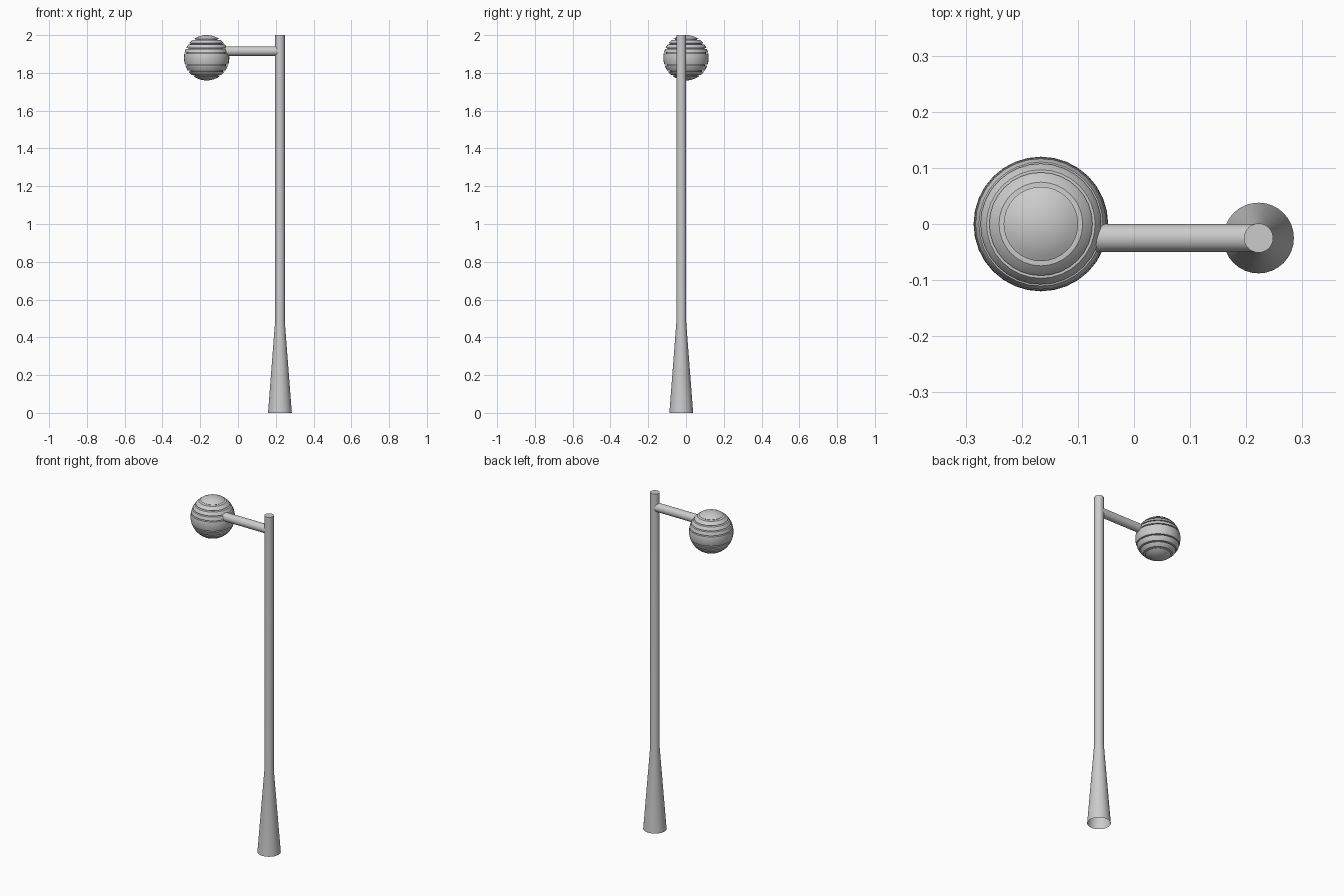
import bpy, bmesh, math
from mathutils import Matrix

if "Cube" in bpy.data.objects:
    bpy.data.objects.remove(bpy.data.objects["Cube"])


def lathe(name, profile, sides, matrix, angle=35):
    """Revolve (radius, height) points around local z; radius 0 closes an end."""
    bm = bmesh.new()
    rings = []
    for r, z in profile:
        if r == 0:
            rings.append([bm.verts.new((0, 0, z))])
        else:
            rings.append([bm.verts.new((r * math.cos(math.tau * i / sides),
                                        r * math.sin(math.tau * i / sides), z))
                          for i in range(sides)])
    for a, b in zip(rings, rings[1:]):
        for i in range(sides):
            j = (i + 1) % sides
            if len(a) == 1:
                bm.faces.new((a[0], b[j], b[i]))
            elif len(b) == 1:
                bm.faces.new((a[i], a[j], b[0]))
            else:
                bm.faces.new((a[i], a[j], b[j], b[i]))
    mesh = bpy.data.meshes.new(name)
    bm.to_mesh(mesh)
    bm.free()
    obj = bpy.data.objects.new(name, mesh)
    bpy.context.collection.objects.link(obj)
    obj.matrix_world = matrix
    bpy.ops.object.select_all(action='DESELECT')
    obj.select_set(True)
    bpy.context.view_layer.objects.active = obj
    bpy.ops.object.shade_smooth_by_angle(angle=math.radians(angle))
    return obj


# Post with flared foot, open underneath
lathe("post", [(0.063, 0), (0.026, 0.48), (0.026, 2.0), (0, 2.0)], 32,
      Matrix.Translation((0.222, -0.025, 0)))

# Horizontal arm reaching into the globe
lathe("arm", [(0, 0), (0.025, 0), (0.025, 0.31), (0, 0.31)], 32,
      Matrix.Translation((-0.09, -0.025, 1.915)) @ Matrix.Rotation(math.pi / 2, 4, 'Y'))

# Ribbed globe: sphere bands separated by shallow grooves
R = 0.12
groove_heights = [-0.095, -0.07, -0.038, 0.025, 0.05, 0.074, 0.097]
limits = [-R] + groove_heights + [R]
profile = []
for k, (low, high) in enumerate(zip(limits, limits[1:])):
    start = low + (0.003 if k else 0)
    end = high - (0.003 if k < len(groove_heights) else 0)
    a0, a1 = math.asin(start / R), math.asin(end / R)
    steps = 6
    for s in range(steps + 1):
        a = a0 + (a1 - a0) * s / steps
        r = R * math.cos(a)
        profile.append((r if r > 1e-5 else 0, R * math.sin(a)))
    if k < len(groove_heights):
        inner = math.sqrt(R * R - high * high) - 0.012
        profile.append((inner, high - 0.002))
        profile.append((inner, high + 0.002))
lathe("globe", profile, 32, Matrix.Translation((-0.166, 0, 1.88)))
